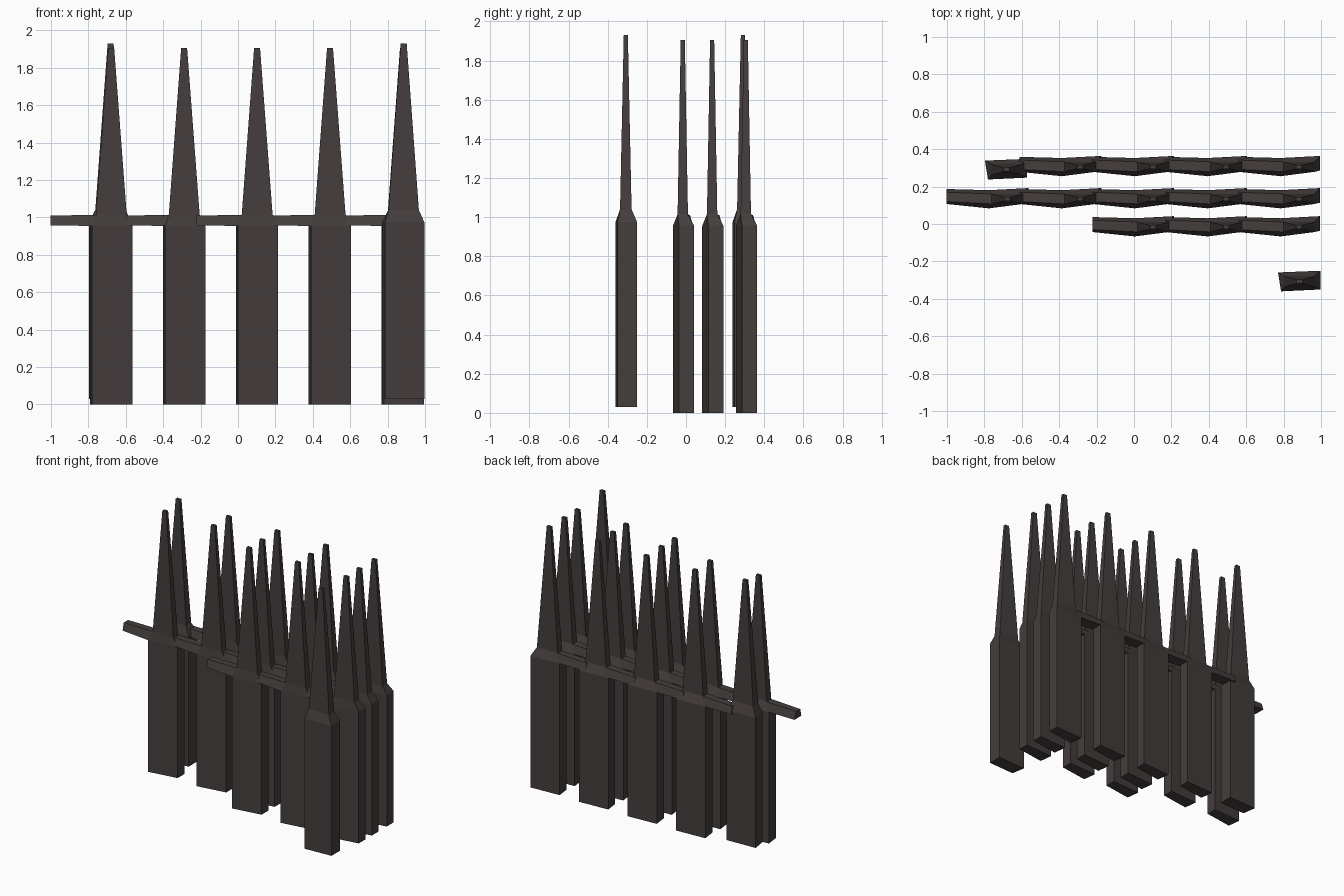
import bpy, bmesh

if "Cube" in bpy.data.objects:
    bpy.data.objects.remove(bpy.data.objects["Cube"])

iron = bpy.data.materials.new("dark_weathered_wood")
iron.diffuse_color = (0.058, 0.048, 0.046, 1)
iron.use_nodes = True
iron.node_tree.nodes["Principled BSDF"].inputs["Base Color"].default_value = iron.diffuse_color


def loft(bm, rings):
    """Closed four-sided solid through a list of quad rings."""
    vs = [[bm.verts.new(p) for p in ring] for ring in rings]
    bm.faces.new(vs[0][::-1])
    bm.faces.new(vs[-1])
    for a, b in zip(vs, vs[1:]):
        for i in range(4):
            j = (i + 1) % 4
            bm.faces.new((a[i], a[j], b[j], b[i]))


def at_z(points, z):
    return [(x, y, z) for x, y in points]


def rect(x0, x1, y0, y1):
    return [(x0, y0), (x1, y0), (x1, y1), (x0, y1)]


def make(name, solids, offset):
    bm = bmesh.new()
    for rings in solids:
        loft(bm, rings)
    bmesh.ops.recalc_face_normals(bm, faces=bm.faces)
    me = bpy.data.meshes.new(name)
    bm.to_mesh(me)
    bm.free()
    me.materials.append(iron)
    ob = bpy.data.objects.new(name, me)
    ob.location = (offset[0], offset[1], 0)
    bpy.context.collection.objects.link(ob)


# post with shoulder and spike, fence version
body = [(0.0, -0.067), (0.215, -0.036), (0.215, 0.042), (-0.012, 0.03)]
fence_post = [at_z(body, 0), at_z(body, 0.955),
              at_z(rect(0.02, 0.185, -0.043, 0.01), 1.015),
              at_z(rect(0.086, 0.118, -0.027, -0.006), 1.905)]

# rail reaching left to the neighbouring post
fence_rail = [
    [(-0.222, -0.043, 0.957), (-0.222, 0.037, 0.957),
     (-0.222, 0.02, 1.01), (-0.222, -0.03, 1.01)],
    [(0.0, -0.066, 0.955), (0.0, 0.031, 0.955),
     (0.03, 0.01, 1.014), (0.03, -0.043, 1.014)],
]

# rows of fence: y offset and first column
for r, (y, first) in enumerate([(0.0, 0), (0.15, -2), (0.322, -1)]):
    for c in range(first, 3):
        make(f"fence_post_{r}_{c + 2}", [fence_post], (0.39 * c, y))
        make(f"fence_rail_{r}_{c + 2}", [fence_rail], (0.39 * c, y))

# free-standing end posts, slightly raised
body = [(0.786, -0.360), (0.996, -0.350), (0.996, -0.250), (0.770, -0.259)]
end_post = [at_z(body, 0.03), at_z(body, 0.975),
            at_z(rect(0.804, 0.967, -0.337, -0.278), 1.04),
            at_z(rect(0.87, 0.902, -0.318, -0.297), 1.93)]
make("end_post_front", [end_post], (0, 0))
make("end_post_back", [end_post], (-1.567, 0.598))
